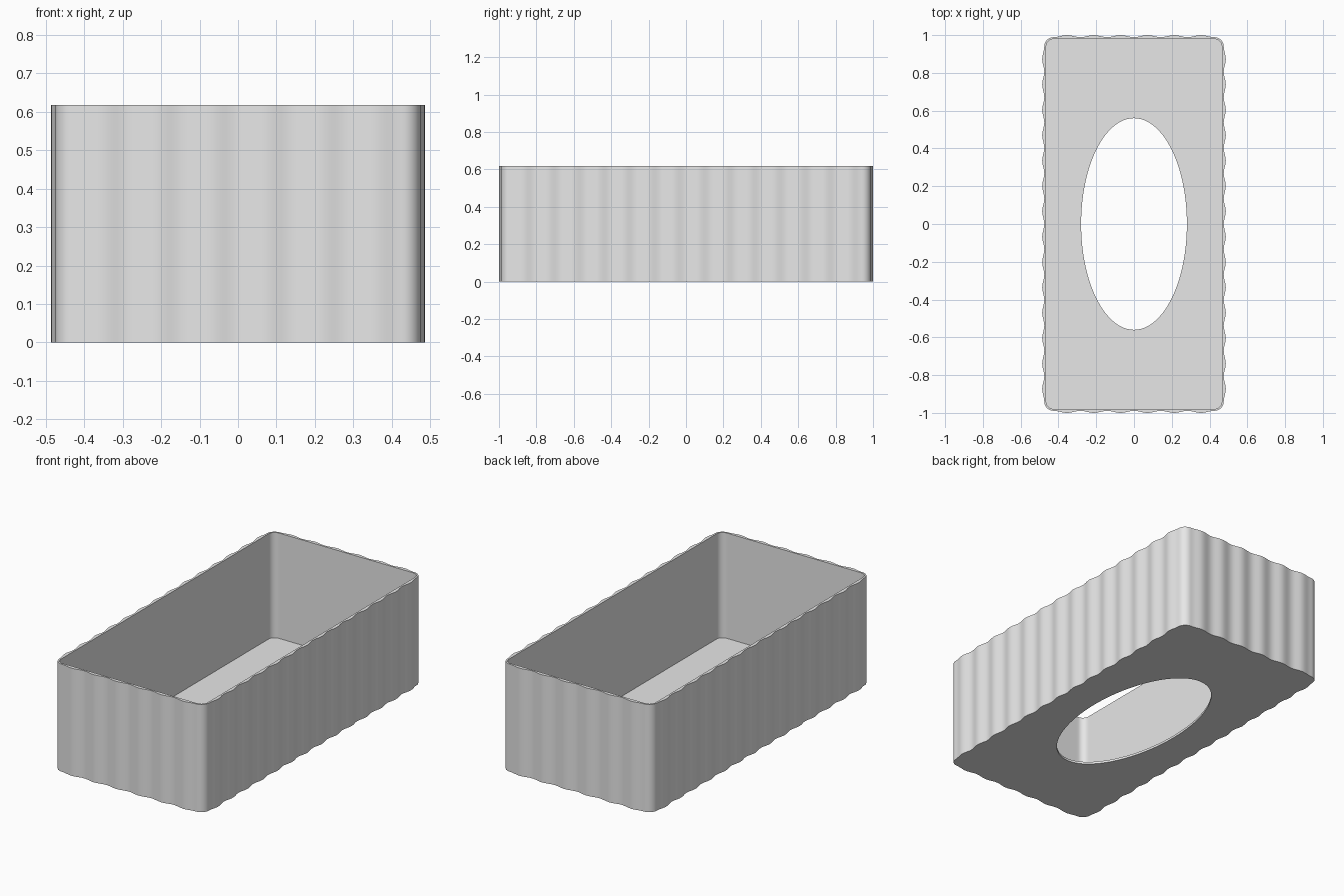
import bpy, bmesh, math

if "Cube" in bpy.data.objects:
    bpy.data.objects.remove(bpy.data.objects["Cube"])

HEIGHT, FLOOR = 0.617, 0.013
CX, CY = 0.426, 0.94           # corner arc centres
R_OUT, R_IN = 0.049, 0.039     # corner radii outside and inside
FLUTE = 0.011                  # how far each flute bulges out
HOLE_X, HOLE_Y = 0.28, 0.56


def outline(radius, bulge):
    """Rounded rectangle whose straight sides carry rows of flutes."""
    corners = [(CX, -CY), (CX, CY), (-CX, CY), (-CX, -CY)]
    pts = []
    for i, (x0, y0) in enumerate(corners):
        a0 = math.radians(90 * i)
        # rounded corner
        for k in range(8):
            a = a0 - math.pi / 2 + k * math.pi / 16
            pts.append((x0 + radius * math.cos(a), y0 + radius * math.sin(a)))
        # fluted side running to the next corner
        x1, y1 = corners[(i + 1) % 4]
        waves = 14 if i % 2 == 0 else 6
        steps = waves * 10
        for k in range(steps):
            t = k / steps
            d = radius + bulge * 0.5 * (1 - math.cos(2 * math.pi * waves * t))
            pts.append((x0 + (x1 - x0) * t + d * math.cos(a0),
                        y0 + (y1 - y0) * t + d * math.sin(a0)))
    return pts


outer = outline(R_OUT, FLUTE)
inner = outline(R_IN, 0)
angles = [math.atan2(y / 2, x) for x, y in inner]
hole = [(HOLE_X * math.cos(a), HOLE_Y * math.sin(a)) for a in angles]

# Rings in order around the wall and floor section
section = [(outer, HEIGHT), (outer, 0), (hole, 0),
           (hole, FLOOR), (inner, FLOOR), (inner, HEIGHT)]
bm = bmesh.new()
rings = [[bm.verts.new((x, y, z)) for x, y in pts] for pts, z in section]
n = len(outer)
for r, ring in enumerate(rings):
    nxt = rings[(r + 1) % len(rings)]
    for k in range(n):
        j = (k + 1) % n
        bm.faces.new((ring[k], nxt[k], nxt[j], ring[j]))
bmesh.ops.recalc_face_normals(bm, faces=bm.faces)

mesh = bpy.data.meshes.new("fluted_box")
bm.to_mesh(mesh)
bm.free()
box = bpy.data.objects.new("fluted_box", mesh)
bpy.context.collection.objects.link(box)

# Plain grey material
grey = bpy.data.materials.new("light_grey")
grey.diffuse_color = (0.8, 0.8, 0.8, 1)
grey.use_nodes = True
grey.node_tree.nodes["Principled BSDF"].inputs["Base Color"].default_value = grey.diffuse_color
mesh.materials.append(grey)

bpy.context.view_layer.objects.active = box
box.select_set(True)
bpy.ops.object.shade_smooth_by_angle(angle=math.radians(30))
